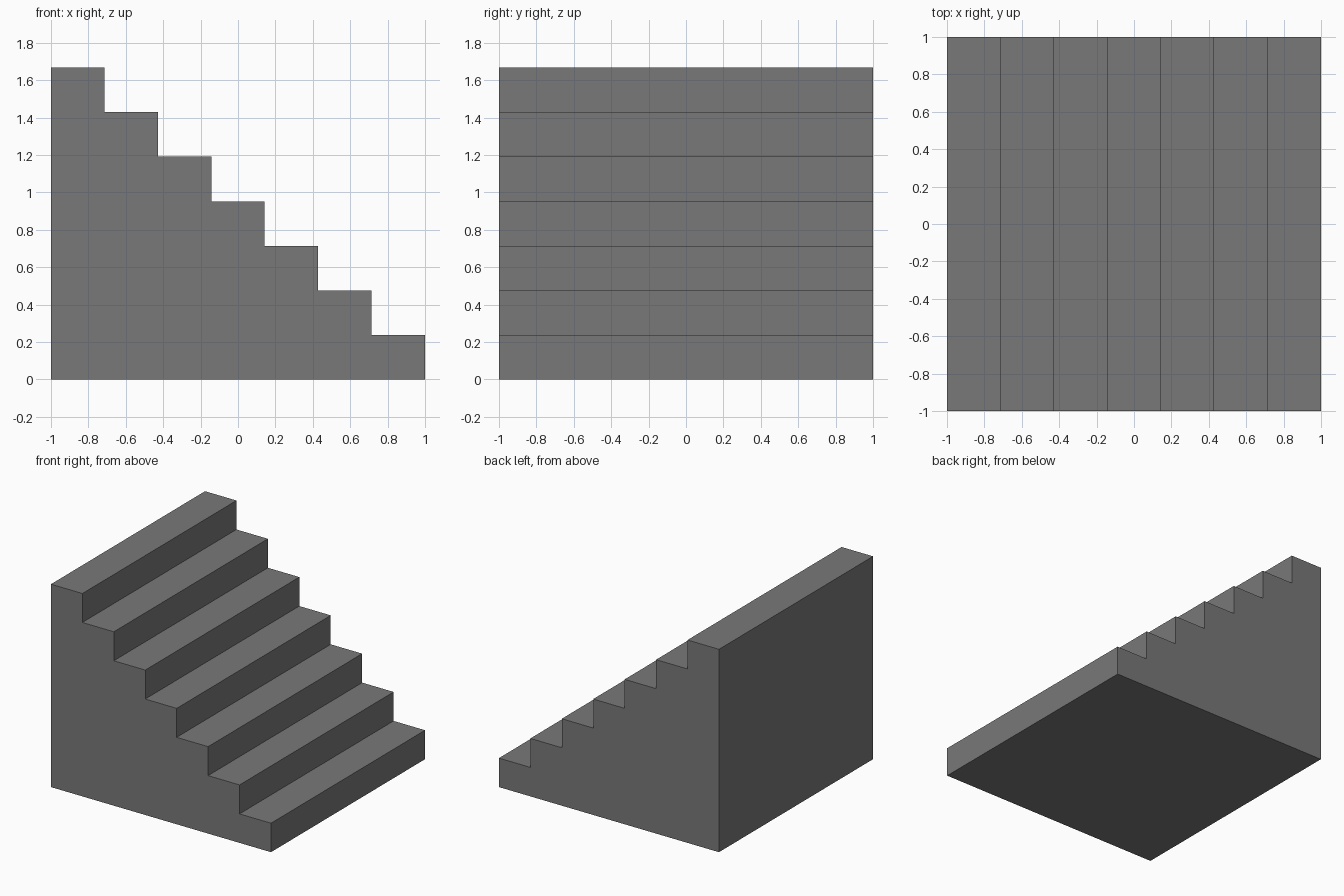
import bpy, bmesh

if "Cube" in bpy.data.objects:
    bpy.data.objects.remove(bpy.data.objects["Cube"])

STEPS = 7
RUN = 2 / STEPS
RISE = 1.667 / STEPS

# single plain grey
grey = bpy.data.materials.new("stone_grey")
grey.diffuse_color = (0.19, 0.19, 0.19, 1)
grey.use_nodes = True
grey.node_tree.nodes["Principled BSDF"].inputs["Base Color"].default_value = grey.diffuse_color

# stepped side profile in x/z: bottom edge, then climb from right to left
profile = [(-1, 0), (1, 0)]
for i in range(STEPS):
    z = (i + 1) * RISE
    profile += [(1 - i * RUN, z), (1 - (i + 1) * RUN, z)]

# extrude the profile across the full width
bm = bmesh.new()
side = bm.faces.new([bm.verts.new((x, -1, z)) for x, z in profile])
ext = bmesh.ops.extrude_face_region(bm, geom=[side], use_keep_orig=True)
moved = [g for g in ext["geom"] if isinstance(g, bmesh.types.BMVert)]
bmesh.ops.translate(bm, verts=moved, vec=(0, 2, 0))
bmesh.ops.recalc_face_normals(bm, faces=bm.faces)

mesh = bpy.data.meshes.new("staircase")
bm.to_mesh(mesh)
bm.free()
mesh.materials.append(grey)
bpy.context.collection.objects.link(bpy.data.objects.new("staircase", mesh))
